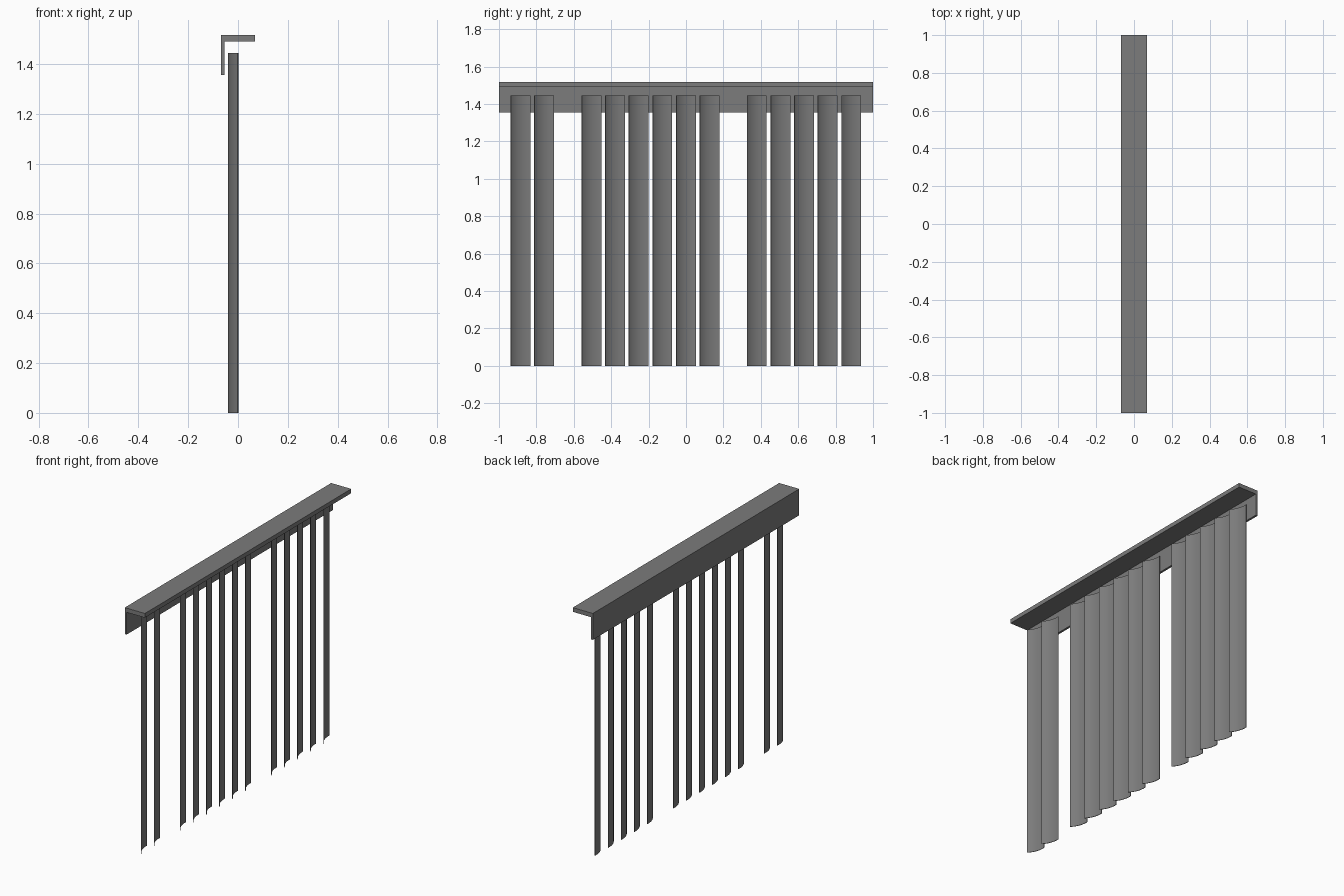
import bpy, bmesh, math
from mathutils import Vector

if "Cube" in bpy.data.objects:
    bpy.data.objects.remove(bpy.data.objects["Cube"])

# Dark grey used on every part
grey = bpy.data.materials.new("dark_grey")
grey.diffuse_color = (0.2, 0.2, 0.2, 1)
grey.use_nodes = True
grey.node_tree.nodes["Principled BSDF"].inputs["Base Color"].default_value = grey.diffuse_color


def extrude_profile(name, pts, direction):
    """Closed solid made by sweeping a planar outline along a vector."""
    bm = bmesh.new()
    face = bm.faces.new([bm.verts.new(p) for p in pts])
    new = bmesh.ops.extrude_face_region(bm, geom=[face])["geom"]
    bmesh.ops.translate(bm, vec=direction,
                        verts=[g for g in new if isinstance(g, bmesh.types.BMVert)])
    bmesh.ops.recalc_face_normals(bm, faces=bm.faces)
    mesh = bpy.data.meshes.new(name)
    bm.to_mesh(mesh)
    bm.free()
    mesh.materials.append(grey)
    obj = bpy.data.objects.new(name, mesh)
    bpy.context.collection.objects.link(obj)
    return obj


# Head rail with hanging valance: one L-shaped section
X, TOP, UNDER, DROP, LIP = 0.068, 1.517, 1.491, 1.355, -0.055
section = [(-X, TOP), (X, TOP), (X, UNDER), (LIP, UNDER), (LIP, DROP), (-X, DROP)]
extrude_profile("head_rail", [(x, -1, z) for x, z in section], (0, 2, 0))

# Curved slat section: a thin arc, turned slightly and bulging toward -x
THICK, HEIGHT, STEPS = 0.003, 1.445, 12
a, b = Vector((0, -0.0525)), Vector((-0.038, 0.0525))
half = math.radians(24)
chord = b - a
side = Vector((-chord.y, chord.x)).normalized()
radius = chord.length / 2 / math.sin(half)
centre = (a + b) / 2 - side * radius * math.cos(half)


def arc(r):
    along = chord.normalized()
    angles = [-half + 2 * half * i / STEPS for i in range(STEPS + 1)]
    return [centre + r * (side * math.cos(t) + along * math.sin(t)) for t in angles]


outline = arc(radius + THICK / 2) + arc(radius - THICK / 2)[::-1]
slat = extrude_profile("slat_00", [(p.x, p.y, 0) for p in outline], (0, 0, HEIGHT))
bpy.context.view_layer.objects.active = slat
slat.select_set(True)
bpy.ops.object.shade_smooth_by_angle(angle=math.radians(30))

# Row of slats with two missing
PITCH, MISSING = 0.1263, (2, 9)
slat.location.y = -7 * PITCH
for i in range(1, 15):
    if i not in MISSING:
        copy = slat.copy()
        copy.name = f"slat_{i:02d}"
        copy.location.y = (i - 7) * PITCH
        bpy.context.collection.objects.link(copy)
